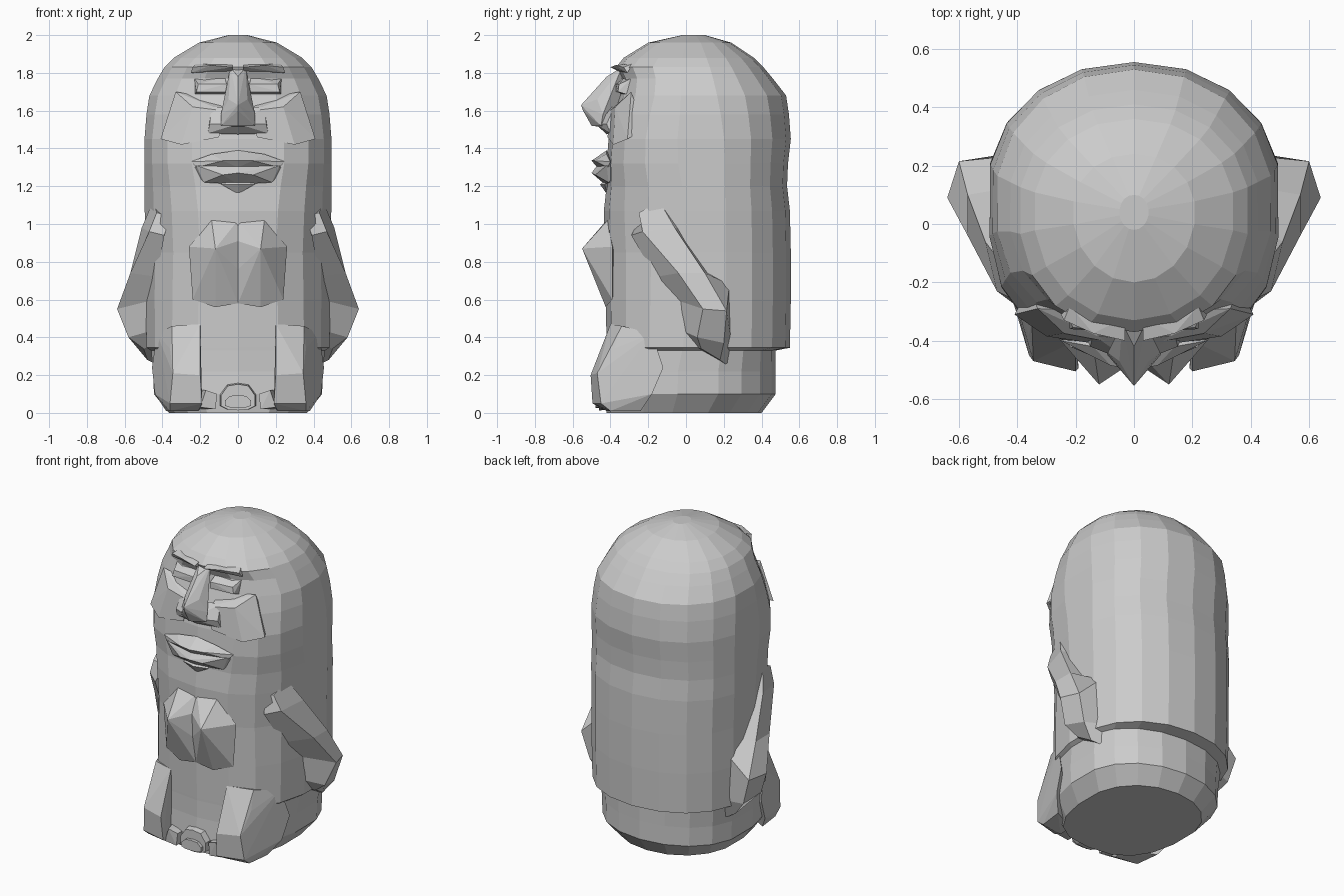
import bpy, bmesh
from math import sin, cos, pi


def finish(bm, name, mirror=False):
    bmesh.ops.recalc_face_normals(bm, faces=bm.faces)
    me = bpy.data.meshes.new(name)
    bm.to_mesh(me)
    bm.free()
    ob = bpy.data.objects.new(name, me)
    bpy.context.collection.objects.link(ob)
    if mirror:
        ob.modifiers.new("Mirror", 'MIRROR').use_mirror_merge = False
    return ob


def hull(name, pts):
    """Faceted half-part from its corner points, mirrored across x = 0."""
    bm = bmesh.new()
    for p in pts:
        bm.verts.new(p)
    bmesh.ops.convex_hull(bm, input=bm.verts[:])
    loose = [v for v in bm.verts if not v.link_faces]
    bmesh.ops.delete(bm, geom=loose, context='VERTS')
    bmesh.ops.dissolve_limit(bm, angle_limit=0.03, verts=bm.verts[:], edges=bm.edges[:])
    return finish(bm, name, True)


def loft(name, rings, mirror=False):
    """Skin equal-sized point rings and cap both ends."""
    bm = bmesh.new()
    rows = [[bm.verts.new(p) for p in r] for r in rings]
    n = len(rows[0])
    for a, b in zip(rows, rows[1:]):
        for i in range(n):
            j = (i + 1) % n
            bm.faces.new((a[i], a[j], b[j], b[i]))
    bm.faces.new(rows[0])
    bm.faces.new(rows[-1])
    return finish(bm, name, mirror)


def body_ring(z, rx, yf, yb, yc, nf, sides=18):
    """Cross-section: squarish front, round back."""
    pts = []
    for i in range(sides):
        t = 2 * pi * i / sides
        s, c = sin(t), cos(t)
        e = 2 / (nf if c > 0 else 2.1)
        x = rx * abs(s) ** e * (1 if s >= 0 else -1)
        r = abs(c) ** e
        pts.append((x, yc + (yf - yc if c > 0 else yb - yc) * r, z))
    return pts


# Body with base step, torso and domed head: z, half width, front, back, middle, squareness
profile = [
    (0.00, .37, -.42, .40, .05, 2.6), (0.10, .45, -.43, .475, .10, 2.7),
    (0.22, .455, -.42, .475, .10, 2.7), (0.33, .465, -.42, .475, .12, 2.6),
    (0.345, .49, -.42, .55, .13, 2.6), (0.60, .495, -.425, .555, .13, 2.5),
    (0.85, .495, -.43, .555, .13, 2.4), (1.07, .50, -.435, .55, .13, 2.5),
    (1.20, .50, -.42, .535, .13, 2.7), (1.32, .50, -.42, .54, .13, 3.0),
    (1.45, .50, -.41, .555, .12, 3.0), (1.58, .49, -.385, .545, .10, 2.7),
    (1.68, .475, -.35, .53, .08, 2.5), (1.77, .43, -.34, .46, .07, 2.4),
    (1.83, .395, -.37, .41, .06, 2.3), (1.88, .345, -.33, .36, .05, 2.1),
    (1.96, .21, -.20, .24, .04, 2.0), (2.00, .05, -.02, .10, .04, 2.0)]
loft("body", [body_ring(*p) for p in profile])

# Face
hull("nose", [(0, -.34, 1.83), (.04, -.34, 1.83), (0, -.42, 1.78), (.05, -.38, 1.74),
              (0, -.555, 1.63), (0, -.545, 1.60), (.05, -.47, 1.66), (.09, -.44, 1.58),
              (0, -.50, 1.52), (.09, -.45, 1.52), (0, -.34, 1.50)])
hull("nostril_base", [(0, -.48, 1.53), (.15, -.42, 1.53), (.16, -.40, 1.48),
                      (0, -.42, 1.475), (0, -.35, 1.48), (.16, -.35, 1.5), (0, -.40, 1.62),
                      (.14, -.38, 1.62)])
hull("brow", [(.03, -.40, 1.83), (.03, -.36, 1.81), (.14, -.375, 1.84), (.14, -.35, 1.815),
              (.24, -.33, 1.83), (.25, -.31, 1.80), (.03, -.32, 1.85), (.22, -.28, 1.85)])
hull("eyelid", [(.06, -.37, 1.74), (.21, -.355, 1.74), (.07, -.32, 1.78), (.23, -.29, 1.77),
                (.06, -.37, 1.70), (.22, -.36, 1.70), (.07, -.32, 1.68), (.23, -.29, 1.68)])
hull("cheek", [(.08, -.405, 1.60), (.24, -.375, 1.62), (.33, -.29, 1.70), (.41, -.31, 1.45),
               (.30, -.385, 1.42), (.10, -.415, 1.46), (.10, -.30, 1.66), (.36, -.22, 1.50)])
hull("upper_lip", [(0, -.42, 1.39), (.14, -.42, 1.37), (.25, -.40, 1.33), (0, -.50, 1.335),
                   (.08, -.485, 1.335), (0, -.47, 1.30), (.22, -.415, 1.30), (0, -.36, 1.28),
                   (.20, -.36, 1.28)])
hull("lower_lip", [(0, -.47, 1.31), (.22, -.42, 1.31), (0, -.50, 1.27), (.08, -.48, 1.26),
                   (0, -.43, 1.21), (.18, -.41, 1.22), (0, -.36, 1.22), (.24, -.36, 1.28)])
hull("chin", [(0, -.455, 1.21), (.09, -.43, 1.21), (0, -.42, 1.16), (.06, -.40, 1.25), (0, -.40, 1.25)])

# Pointed chest: ridged peaks over a broad belly slope
hull("chest", [(0, -.42, 1.02), (.14, -.415, 1.02), (0, -.47, .91), (.12, -.55, .87),
               (.26, -.39, .88), (0, -.465, .76), (0, -.43, .58), (.12, -.425, .56),
               (.24, -.39, .60), (.12, -.36, .8), (0, -.38, .8)])

# Arms: four-sided sections (front outer, rear outer, rear inner, front inner)
loft("arm", [
    [(.43, -.25, 1.06), (.45, -.14, 1.12), (.40, -.08, 1.10), (.36, -.24, 1.04)],
    [(.47, -.23, .96), (.51, -.06, .98), (.44, -.02, .97), (.39, -.29, .94)],
    [(.57, -.04, .74), (.57, .10, .74), (.45, .12, .74), (.43, -.16, .72)],
    [(.64, .09, .55), (.60, .215, .54), (.45, .23, .68), (.44, -.06, .60)],
    [(.58, .06, .40), (.55, .20, .37), (.44, .24, .38), (.44, -.03, .44)],
    [(.50, .08, .34), (.48, .18, .28), (.42, .22, .25), (.42, .02, .36)]], True)

# Legs and feet
hull("leg", [(.20, -.40, .47), (.35, -.34, .46), (.20, -.44, .34), (.36, -.38, .34),
             (.20, -.505, .20), (.345, -.47, .21), (.19, -.495, .05), (.36, -.45, .05),
             (.21, -.42, .01), (.36, -.40, .01), (.20, -.34, .02), (.38, -.24, .01),
             (.44, -.18, .10), (.455, -.12, .24), (.43, -.18, .42)])
hull("toe", [(.11, -.46, .10), (.17, -.47, .12), (.20, -.46, .03), (.12, -.46, .02),
             (.11, -.36, .10), (.20, -.36, .12), (.20, -.36, .02), (.12, -.36, .02)])

# Small arched piece between the feet
arch = [(0, .165), (.06, .155), (.10, .10), (.10, .04), (.06, .02), (0, .015)]
hull("arch", [(x, -.38, z) for x, z in arch] + [(x * .9, -.46, z * .92) for x, z in arch])
hull("arch_centre", [(x * .7, y, .02 + z * .45) for x, z in arch for y in (-.40, -.48)])
